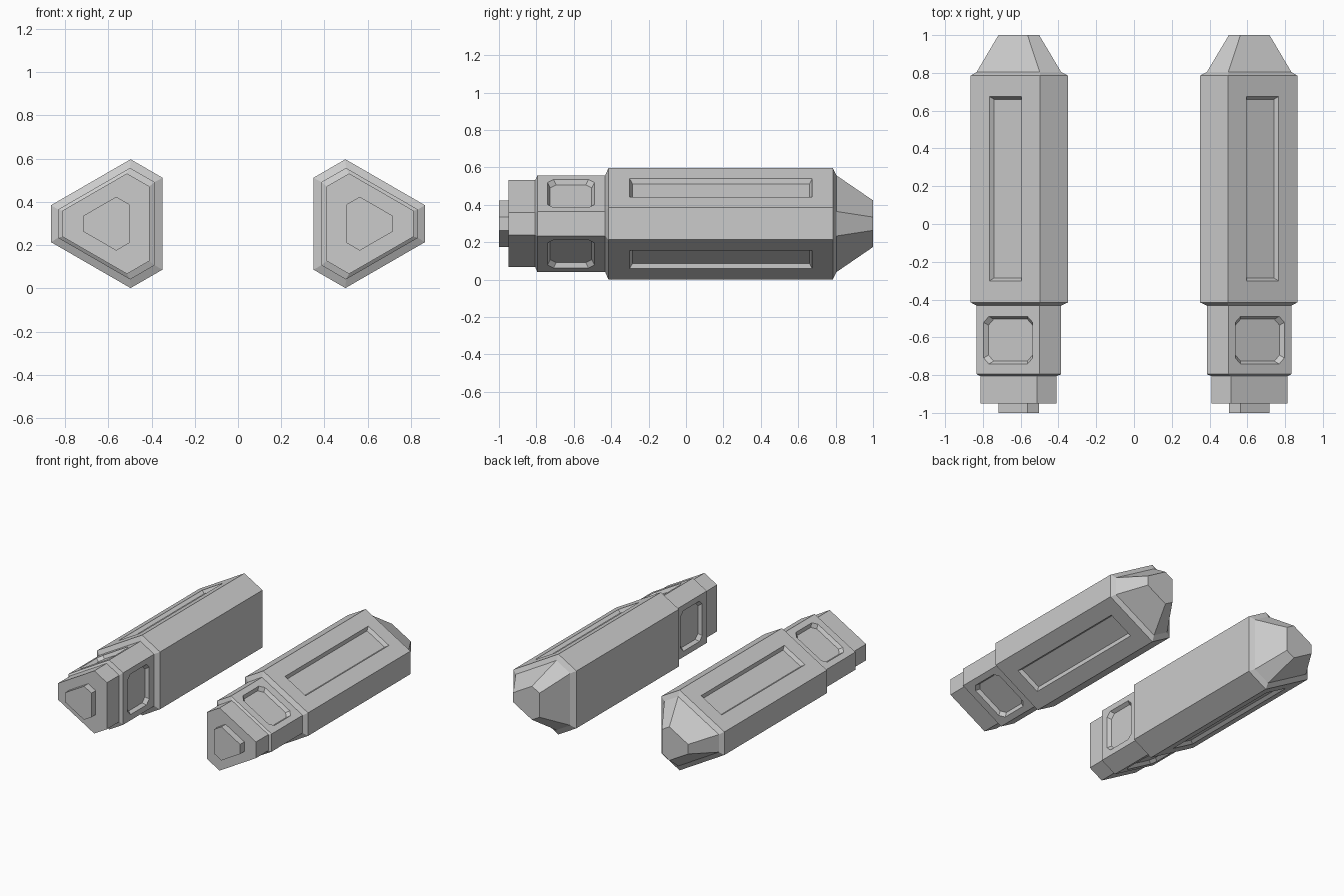
import bpy, bmesh, math
from mathutils import Vector

if "Cube" in bpy.data.objects:
    bpy.data.objects.remove(bpy.data.objects["Cube"])

C = math.cos(math.radians(30))
ZC = 0.299


def hexagon(x0, long, short):
    """Truncated-triangle outline (x, z), flat long side at x0."""
    l, p, s = long / 2, (long + short) / 2, short / 2
    xp, xe = x0 + short * C, x0 + (long + short) * C
    return [(x0, ZC - l), (x0, ZC + l), (xp, ZC + p),
            (xe, ZC + s), (xe, ZC - s), (xp, ZC - p)]


def loft(name, rings):
    """Closed solid through a list of equal-length point rings."""
    bm = bmesh.new()
    vs = [[bm.verts.new(p) for p in r] for r in rings]
    n = len(rings[0])
    for a, b in zip(vs, vs[1:]):
        for i in range(n):
            j = (i + 1) % n
            bm.faces.new((a[i], a[j], b[j], b[i]))
    bm.faces.new(vs[0])
    bm.faces.new(vs[-1])
    bmesh.ops.recalc_face_normals(bm, faces=bm.faces)
    me = bpy.data.meshes.new(name)
    bm.to_mesh(me)
    bm.free()
    ob = bpy.data.objects.new(name, me)
    bpy.context.collection.objects.link(ob)
    return ob


def panel_outline(hy, hw, c):
    """Rectangle, with clipped corners when c > 0."""
    if c == 0:
        return [(-hy, -hw), (hy, -hw), (hy, hw), (-hy, hw)]
    return [(-hy + c, -hw), (hy - c, -hw), (hy, -hw + c), (hy, hw - c),
            (hy - c, hw), (-hy + c, hw), (-hy, hw - c), (-hy, -hw + c)]


def recess(pod, outline, side, y, hy, hw, corner):
    """Cut a sloped-wall panel into long side 0, 1 or 2 of an outline."""
    a, b = (Vector((p[0], 0, p[1])) for p in outline[2 * side:2 * side + 2])
    t = (b - a).normalized()
    nrm = Vector((-t.z, 0, t.x))
    mid = (a + b) / 2 + Vector((0, y, 0))
    rings = []
    for h, grow in ((-0.025, -0.015), (0.015, 0.009)):
        rings.append([mid + Vector((0, u, 0)) + t * w + nrm * h
                      for u, w in panel_outline(hy + grow, hw + grow, corner)])
    cutter = loft("panel_cutter", rings)
    cutter.hide_render = True
    mod = pod.modifiers.new("panel", 'BOOLEAN')
    mod.operation = 'DIFFERENCE'
    mod.solver = 'EXACT'
    mod.object = cutter
    bpy.context.view_layer.objects.active = pod
    bpy.ops.object.modifier_apply(modifier=mod.name)
    bpy.data.objects.remove(cutter)


# outlines: main body, rear collar, rear step, end tip
body = hexagon(0.349, 0.425, 0.171)
collar = hexagon(0.386, 0.385, 0.131)
step = hexagon(0.41, 0.345, 0.12)
tip = hexagon(0.502, 0.178, 0.071)

# pod hull, from rear tip to tapered nose
sections = [(-1, tip), (-0.95, tip), (-0.95, step), (-0.806, step),
            (-0.795, collar), (-0.432, collar), (-0.415, body),
            (0.785, body), (0.805, collar), (1, tip)]
pod = loft("pod", [[(x, y, z) for x, z in o] for y, o in sections])

# long slots on the two outer sides, square panels on all three collar sides
for side in (1, 2):
    recess(pod, body, side, 0.187, 0.488, 0.098, 0)
for side in range(3):
    recess(pod, collar, side, -0.615, 0.126, 0.15, 0.032)

# matching pod on the other side
mirror = pod.modifiers.new("mirror", 'MIRROR')
mirror.use_mirror_merge = False
